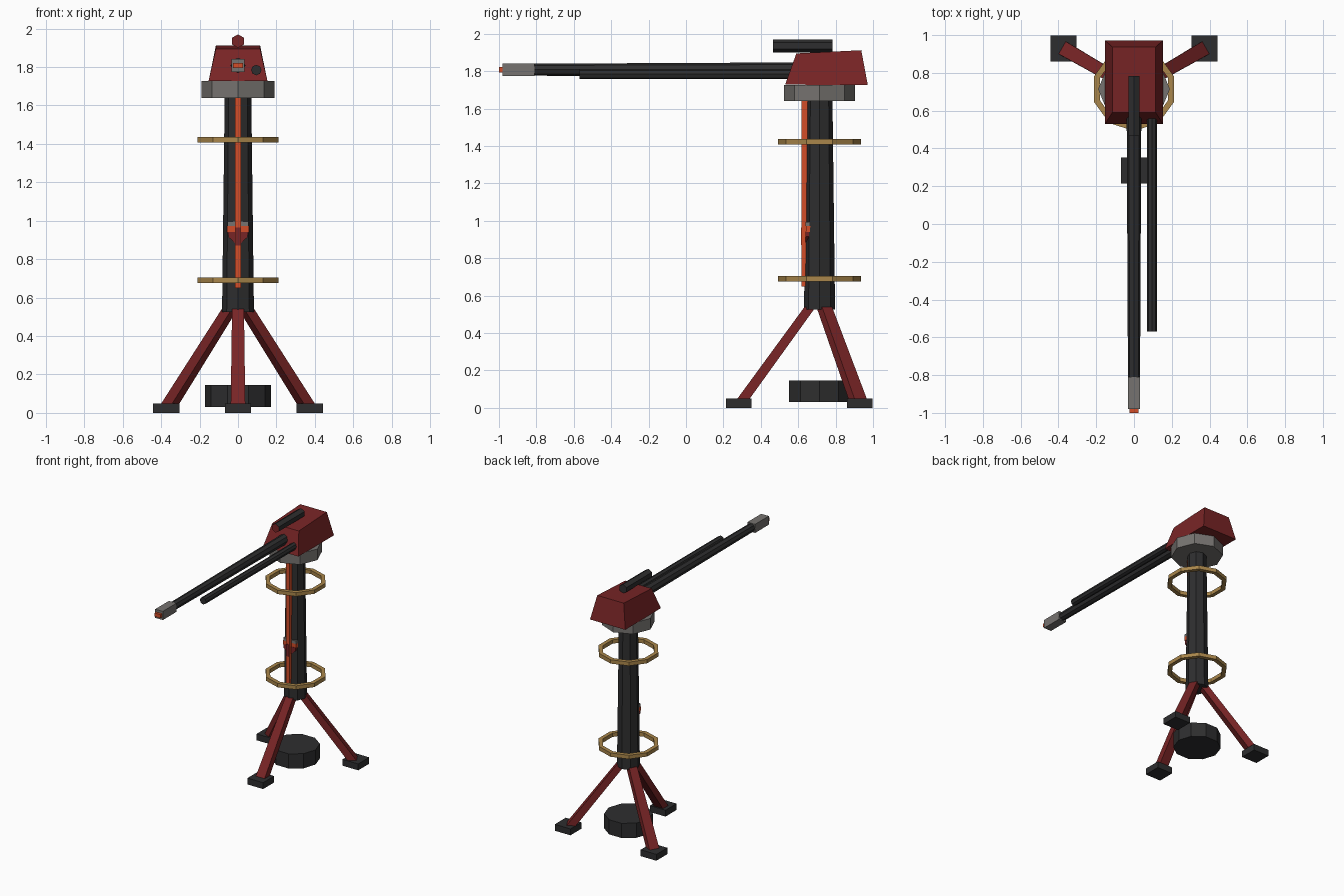
import bpy, bmesh, math
from mathutils import Vector, Matrix

if "Cube" in bpy.data.objects:
    bpy.data.objects.remove(bpy.data.objects["Cube"])

def material(name, rgb):
    m = bpy.data.materials.new(name)
    m.diffuse_color = (*rgb, 1)
    m.use_nodes = True
    m.node_tree.nodes["Principled BSDF"].inputs["Base Color"].default_value = m.diffuse_color
    return m

BLACK = material("charcoal", (0.027, 0.027, 0.028))
RED = material("dark red", (0.19, 0.018, 0.019))
GREY = material("warm grey", (0.18, 0.17, 0.16))
GOLD = material("brass", (0.40, 0.24, 0.07))
ORANGE = material("glowing orange", (0.65, 0.075, 0.022))

CY = 0.714   # column axis position in y
BZ = 1.808   # barrel axis height

def finish(name, bm, *mats):
    bmesh.ops.recalc_face_normals(bm, faces=bm.faces[:])
    me = bpy.data.meshes.new(name)
    bm.to_mesh(me)
    bm.free()
    for m in mats:
        me.materials.append(m)
    ob = bpy.data.objects.new(name, me)
    bpy.context.collection.objects.link(ob)
    return ob

def loft(loops):
    """Closed solid through matching loops of points."""
    bm = bmesh.new()
    rings = [[bm.verts.new(p) for p in loop] for loop in loops]
    n = len(rings[0])
    for a, b in zip(rings, rings[1:]):
        for i in range(n):
            j = (i + 1) % n
            bm.faces.new((a[i], a[j], b[j], b[i]))
    bm.faces.new(rings[0])
    bm.faces.new(rings[-1])
    return bm

def rod(axis, n, stations, turn=0.0):
    """n-sided rod along y or z; stations are (centre, radius)."""
    loops = []
    for c, r in stations:
        c = Vector(c)
        loop = []
        for i in range(n):
            a = turn + math.tau * i / n
            u, v = r * math.cos(a), r * math.sin(a)
            loop.append(c + Vector((u, v, 0) if axis == "z" else (u, 0, v)))
        loops.append(loop)
    return loft(loops)

def box(name, x, y, z, mat):
    loops = [[(x[0], y[0], h), (x[1], y[0], h), (x[1], y[1], h), (x[0], y[1], h)] for h in z]
    return finish(name, loft(loops), mat)

# Tripod legs and feet
for label, ang in (("front", -90), ("right", 30), ("left", 150)):
    a = math.radians(ang)
    out = Vector((math.cos(a), math.sin(a), 0))
    side = Vector((-out.y, out.x, 0))
    base = Vector((0, CY, 0))
    loops = []
    for r, z, w, d in ((0.413, 0.04, 0.038, 0.033), (0.05, 0.54, 0.031, 0.03)):
        c = base + out * r + Vector((0, 0, z))
        loops.append([c + side * s * w + out * t * d for s, t in ((-1, -1), (1, -1), (1, 1), (-1, 1))])
    finish(label + "_leg", loft(loops), RED)
    p = base + out * 0.431
    box(label + "_foot", (p.x - 0.068, p.x + 0.068), (p.y - 0.068, p.y + 0.068), (0, 0.05), BLACK)

# Ground drum, column and swivel collar
finish("ground_drum", rod("z", 10, [((0, CY, 0.03), 0.173), ((0, CY, 0.145), 0.173)]), BLACK)
finish("column", rod("z", 8, [((0, CY, 0.525), 0.083), ((0, CY, 1.66), 0.069)]), BLACK)
finish("swivel_collar", rod("z", 8, [((0, CY, 1.64), 0.19), ((0, CY, 1.727), 0.19)]), GREY)

# Floating brass rings: square section spun in ten steps
for label, z in (("lower", 0.69), ("upper", 1.422)):
    bm = bmesh.new()
    vs = [bm.verts.new((0, CY + r, z + h)) for r, h in
          ((0.19, -0.015), (0.222, -0.015), (0.222, 0.015), (0.19, 0.015))]
    es = [bm.edges.new((vs[i], vs[(i + 1) % 4])) for i in range(4)]
    bmesh.ops.spin(bm, geom=vs + es, cent=(0, CY, z), axis=(0, 0, 1), angle=math.tau, steps=10)
    bmesh.ops.remove_doubles(bm, verts=bm.verts[:], dist=0.001)
    finish(label + "_ring", bm, GOLD)

# Light strip and small badge on the column front
box("light_strip", (-0.015, 0.015), (0.618, 0.655), (0.65, 1.65), ORANGE)
box("badge_top", (-0.055, 0.055), (0.64, 0.67), (0.972, 0.995), GREY)
box("badge_bar", (-0.057, 0.057), (0.641, 0.67), (0.94, 0.972), ORANGE)
shield = [(-0.052, 0.942), (0.052, 0.942), (0.05, 0.915), (0.0, 0.87), (-0.05, 0.915)]
finish("badge_shield", loft([[(x, y, z) for x, z in shield] for y in (0.639, 0.67)]), RED)
box("badge_spine", (-0.014, 0.014), (0.615, 0.65), (0.87, 0.965), RED)

# Turret housing: tapered block
finish("turret_housing", loft([
    [(-0.153, 0.53, 1.728), (0.153, 0.53, 1.728), (0.153, 0.972, 1.726), (-0.153, 0.972, 1.726)],
    [(-0.115, 0.59, 1.895), (0.115, 0.59, 1.895), (0.115, 0.937, 1.912), (-0.115, 0.937, 1.912)]]), RED)

# Barrel, side tube, muzzle and glowing tip
finish("barrel", rod("y", 8, [((0, 0.62, BZ), 0.039), ((0, -0.82, BZ), 0.032)]), BLACK)
finish("side_tube", rod("y", 8, [((0.095, 0.62, 1.784), 0.027), ((0.095, -0.57, 1.784), 0.027)]), BLACK)
box("muzzle", (-0.033, 0.033), (-0.98, -0.81), (BZ - 0.034, BZ + 0.034), GREY)
box("muzzle_tip", (-0.025, 0.025), (-1.0, -0.97), (BZ - 0.014, BZ + 0.014), ORANGE)

# Scope with a red front lens
bm = rod("y", 6, [((0, 0.465, 1.935), 0.035), ((0, 0.783, 1.935), 0.035)], math.pi / 6)
scope = finish("scope", bm, BLACK, RED)
for f in scope.data.polygons:
    f.material_index = 1 if f.normal.y < -0.9 else 0
